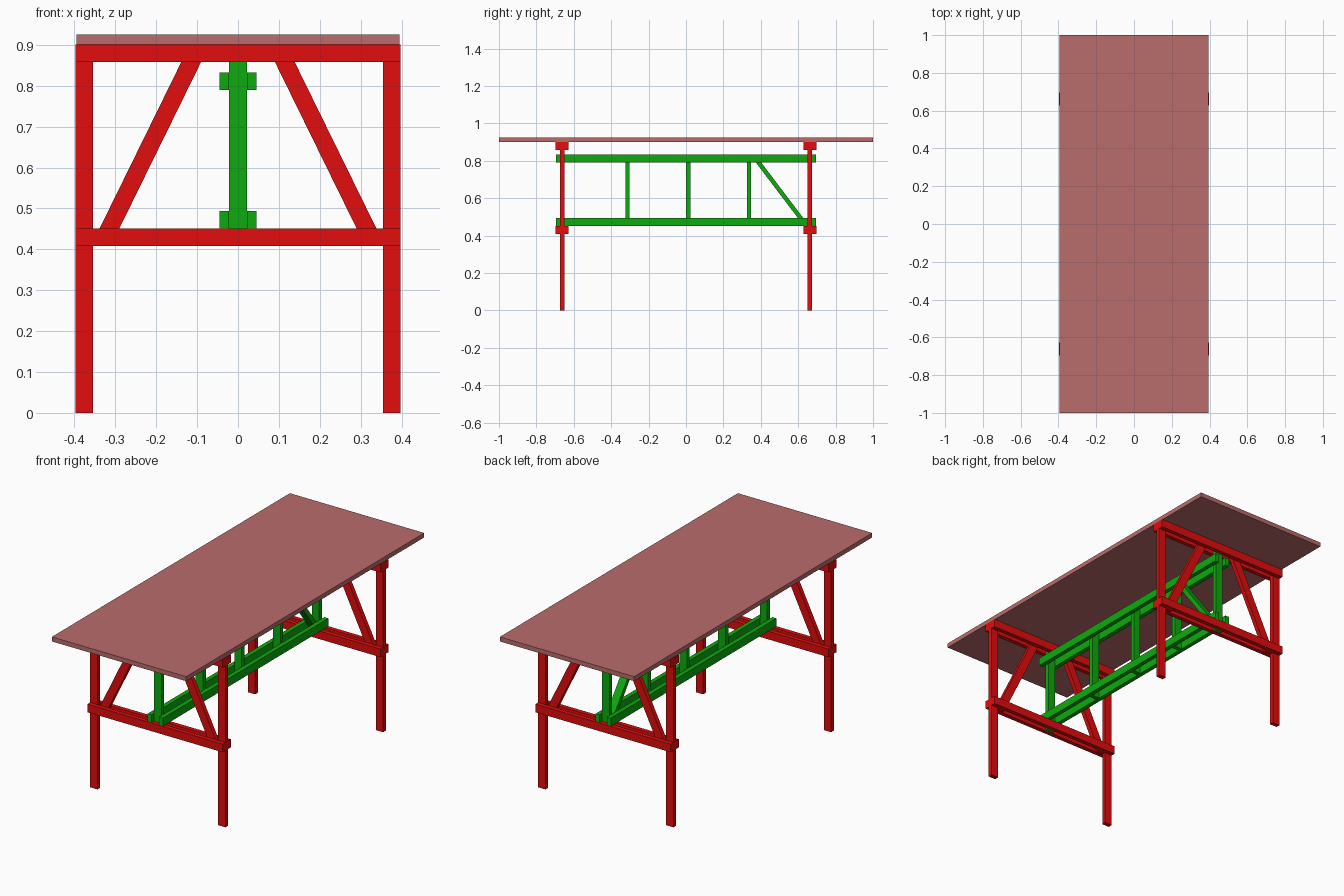
import bpy
from mathutils import Vector

if "Cube" in bpy.data.objects:
    bpy.data.objects.remove(bpy.data.objects["Cube"])

T = 0.0233          # board thickness
W = 0.043           # board width
HALF = 0.398        # half width of the end frames
FRAME_Y = 0.662     # distance of each end frame from the centre


def material(name, rgb):
    m = bpy.data.materials.new(name)
    m.diffuse_color = (*rgb, 1)
    m.use_nodes = True
    m.node_tree.nodes["Principled BSDF"].inputs["Base Color"].default_value = m.diffuse_color
    return m


RED = material("red_paint", (0.76, 0.004, 0.004))
GREEN = material("green_paint", (0.004, 0.40, 0.004))
TOP = material("table_top_wood", (0.49, 0.15, 0.15))


def prism(name, outline, depth, mat):
    """Sweep a four-point outline along the depth vector."""
    front = [Vector(p) for p in outline]
    verts = front + [p + Vector(depth) for p in front]
    centre = sum(verts, Vector()) / len(verts)
    faces = [(0, 1, 2, 3), (7, 6, 5, 4)]
    faces += [(i, i + 4, (i + 1) % 4 + 4, (i + 1) % 4) for i in range(4)]
    normal = (front[1] - front[0]).cross(front[2] - front[0])
    if normal.dot(Vector(depth)) > 0:      # keep normals outward
        faces = [f[::-1] for f in faces]
    mesh = bpy.data.meshes.new(name)
    mesh.from_pydata([v - centre for v in verts], [], faces)
    mesh.materials.append(mat)
    obj = bpy.data.objects.new(name, mesh)
    obj.location = centre
    bpy.context.collection.objects.link(obj)
    return obj


def board(name, x, y, z, size, mat):
    """Straight board: centre x and y, bottom z, size in x, y, z."""
    sx, sy, sz = size
    a, b, c = x - sx / 2, y - sy / 2, z
    return prism(name, [(a, b, c), (a + sx, b, c), (a + sx, b, c + sz), (a, b, c + sz)],
                 (0, sy, 0), mat)


# Table top
board("table_top", 0, 0, 0.901, (0.79, 2.0, 0.024), TOP)

# End frames: legs and slanted braces held between paired cross rails
for end, ey in (("front", -FRAME_Y), ("back", FRAME_Y)):
    for side, s in (("left", -1), ("right", 1)):
        board(f"{end}_{side}_leg", s * (HALF - W / 2), ey, 0, (W, T, 0.901), RED)
        z0, z1, hw = 0.409, 0.900, 0.0242
        x0, x1, y = 0.335, 0.094, ey - T / 2
        prism(f"{end}_{side}_brace",
              [(s * (x0 - hw), y, z0), (s * (x0 + hw), y, z0),
               (s * (x1 + hw), y, z1), (s * (x1 - hw), y, z1)], (0, T, 0), RED)
    for level, z in (("lower", 0.408), ("upper", 0.858)):
        for face, s in (("outer", -1), ("inner", 1)):
            board(f"{end}_{level}_{face}_rail", 0, ey + s * T, z, (2 * HALF, T, W), RED)
    board(f"{end}_truss_post", 0, ey, 0.409, (W, T, 0.491), GREEN)

# Long truss: paired stretchers clamping the posts
for level, z in (("lower", 0.451), ("upper", 0.790)):
    for side, s in (("left", -1), ("right", 1)):
        board(f"{level}_{side}_stretcher", s * (W + T) / 2, 0, z, (T, 1.39, W), GREEN)
for i, y in enumerate((-0.313, 0.012, 0.337)):
    board(f"truss_upright_{i + 1}", 0, y, 0.452, (W, T, 0.380), GREEN)

# Single diagonal strut in the rear bay
prism("truss_diagonal",
      [(-W / 2, 0.630, 0.452), (-W / 2, 0.659, 0.452),
       (-W / 2, 0.371, 0.832), (-W / 2, 0.342, 0.832)], (W, 0, 0), GREEN)
